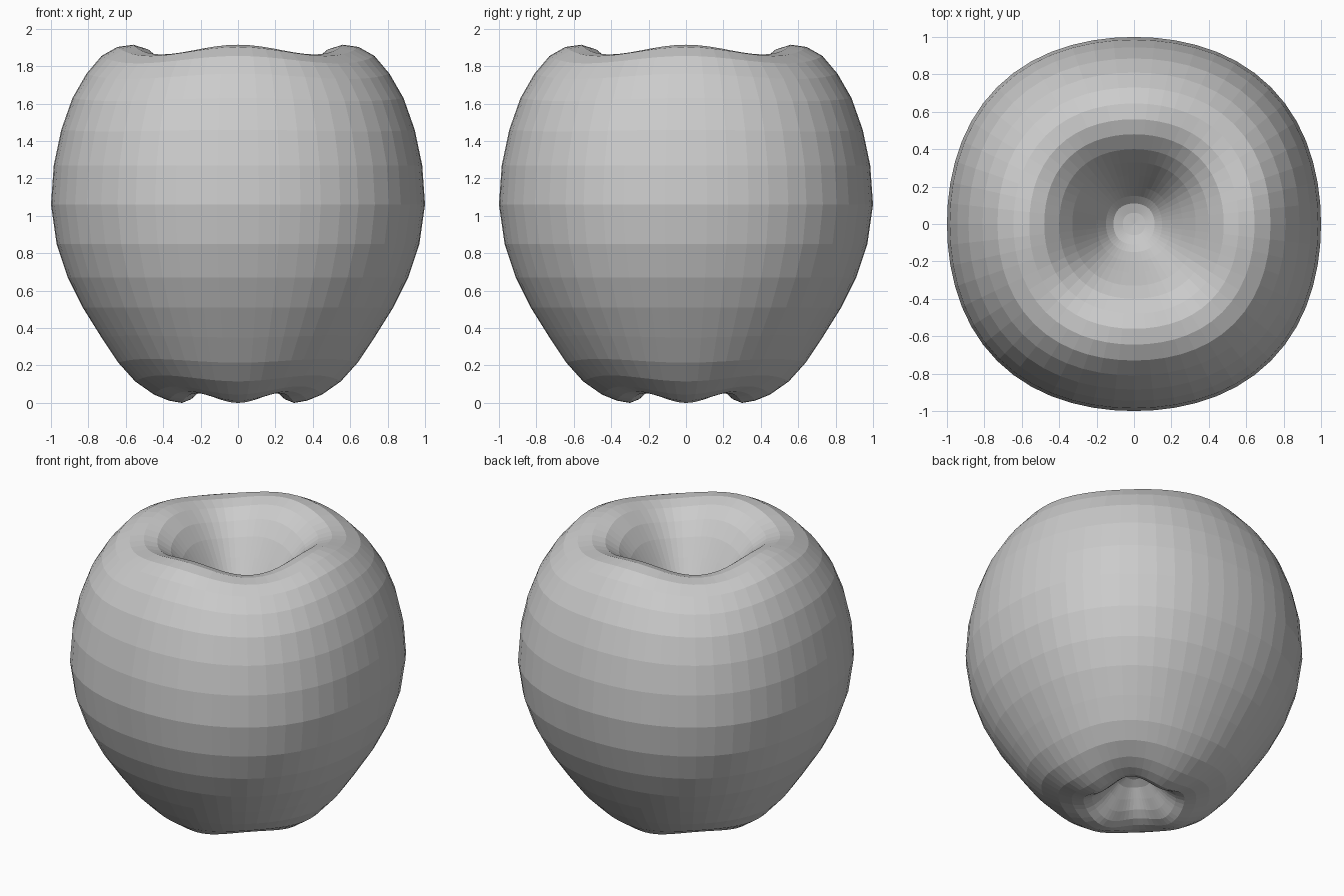
import bpy, bmesh, math

if "Cube" in bpy.data.objects:
    bpy.data.objects.remove(bpy.data.objects["Cube"])

SEGMENTS = 56

# Apple profile (radius, height, lobe lift) from bottom hollow to top hollow,
# taken through the lobes that point along x and y
PROFILE = [
    (0.05, 0.225, 0.0), (0.10, 0.19, 0.004), (0.15, 0.125, 0.012), (0.20, 0.065, 0.018),
    (0.25, 0.02, 0.024), (0.30, 0.0, 0.026), (0.37, 0.012, 0.025), (0.45, 0.045, 0.022),
    (0.55, 0.115, 0.016), (0.64, 0.215, 0.010), (0.73, 0.35, 0.005), (0.83, 0.51, 0.0),
    (0.91, 0.67, 0.0), (0.97, 0.85, 0.0), (1.0, 1.06, 0.0), (0.985, 1.27, 0.0),
    (0.945, 1.46, -0.004), (0.885, 1.63, -0.008), (0.81, 1.76, -0.014), (0.73, 1.855, -0.02),
    (0.645, 1.903, -0.024), (0.56, 1.915, -0.026), (0.48, 1.89, -0.024), (0.40, 1.825, -0.02),
    (0.33, 1.735, -0.014), (0.26, 1.62, -0.008), (0.20, 1.52, -0.004), (0.15, 1.445, 0.0),
    (0.11, 1.405, 0.0), (0.06, 1.39, 0.0),
]


def ring(bm, radius, height, lift):
    """One slightly squared ring; the four diagonals swell and dip at the rims."""
    verts = []
    for i in range(SEGMENTS):
        a = 2 * math.pi * i / SEGMENTS
        diagonal = (1 - math.cos(4 * a)) / 2
        r = radius * (1 + 0.035 * diagonal)
        z = height + 2 * lift * diagonal
        verts.append(bm.verts.new((r * math.cos(a), r * math.sin(a), z)))
    return verts


# Apple body with hollows at both ends
bm = bmesh.new()
rings = [ring(bm, *p) for p in PROFILE]
for low, high in zip(rings, rings[1:]):
    for i in range(SEGMENTS):
        j = (i + 1) % SEGMENTS
        bm.faces.new((low[i], low[j], high[j], high[i]))

# Close the floors of the hollows
for loop, z in ((rings[0], 0.235), (rings[-1], 1.385)):
    tip = bm.verts.new((0, 0, z))
    for i in range(SEGMENTS):
        bm.faces.new((loop[i], loop[(i + 1) % SEGMENTS], tip))
bmesh.ops.recalc_face_normals(bm, faces=bm.faces)

mesh = bpy.data.meshes.new("apple_body")
bm.to_mesh(mesh)
bm.free()
apple = bpy.data.objects.new("apple_body", mesh)
bpy.context.collection.objects.link(apple)
